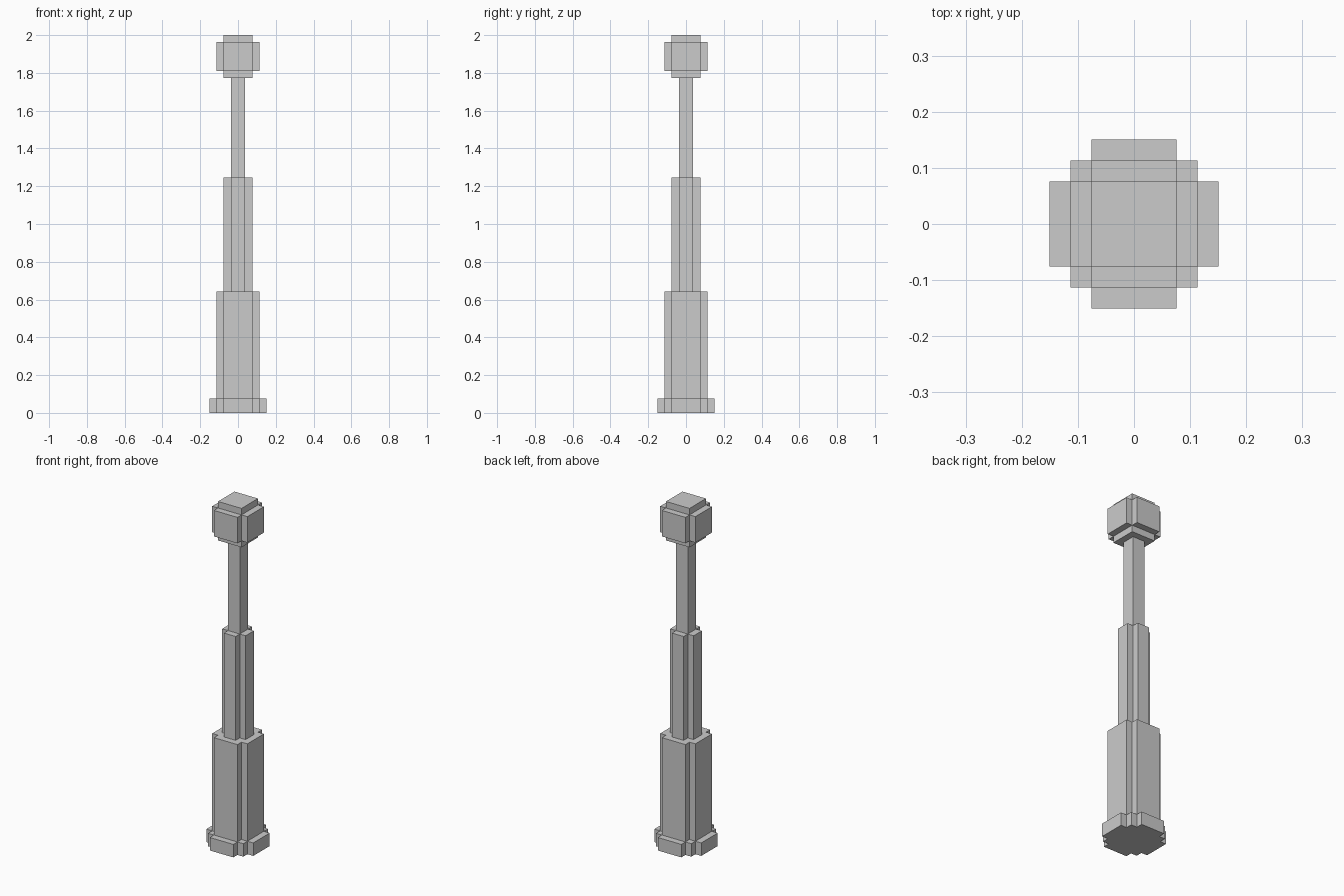
import bpy
import bmesh

if "Cube" in bpy.data.objects:
    bpy.data.objects.remove(bpy.data.objects["Cube"])

U = 2 / 53  # block size: the model is 53 blocks tall


def outline(steps):
    """Mirror a quarter staircase (first quadrant corners) into a full stepped outline."""
    quarter = []
    for i, (x, y) in enumerate(steps):
        quarter.append((x, y))
        if i + 1 < len(steps):
            quarter.append((steps[i + 1][0], y))
    pts = []
    for sx, sy in ((1, 1), (-1, 1), (-1, -1), (1, -1)):
        q = [(sx * x, sy * y) for x, y in quarter]
        pts += q if sx * sy > 0 else q[::-1]
    return pts


def add_prism(bm, steps, z0, z1, bottom, top):
    """Add an upright prism, with optional end caps (hidden ends stay open)."""
    pts = outline(steps)
    lo = [bm.verts.new((x * U, y * U, z0 * U)) for x, y in pts]
    hi = [bm.verts.new((x * U, y * U, z1 * U)) for x, y in pts]
    n = len(pts)
    for i in range(n):
        j = (i + 1) % n
        bm.faces.new((lo[i], lo[j], hi[j], hi[i]))
    if bottom:
        bm.faces.new(lo[::-1])
    if top:
        bm.faces.new(hi)


def part(name, *prisms):
    bm = bmesh.new()
    for p in prisms:
        add_prism(bm, *p)
    mesh = bpy.data.meshes.new(name)
    bm.to_mesh(mesh)
    bm.free()
    bpy.context.collection.objects.link(bpy.data.objects.new(name, mesh))


# Stepped round cross-sections, in blocks
FOOT = [(4, 2), (3, 3), (2, 4)]
WIDE = [(3, 2), (2, 3)]
MEDIUM = [(2, 1), (1, 2)]
SQUARE = [(2, 2)]
THIN = [(1, 1)]

# Telescoping shaft
part("foot", (FOOT, 0, 2, True, True))
part("lower_grip", (WIDE, 2, 17, False, True))
part("middle_tube", (MEDIUM, 17, 33, False, True))
part("upper_rod", (THIN, 33, 47, False, False))

# Rounded block knob
part("knob",
     (SQUARE, 47, 48, True, False),
     (WIDE, 48, 52, True, True),
     (SQUARE, 52, 53, False, True))
